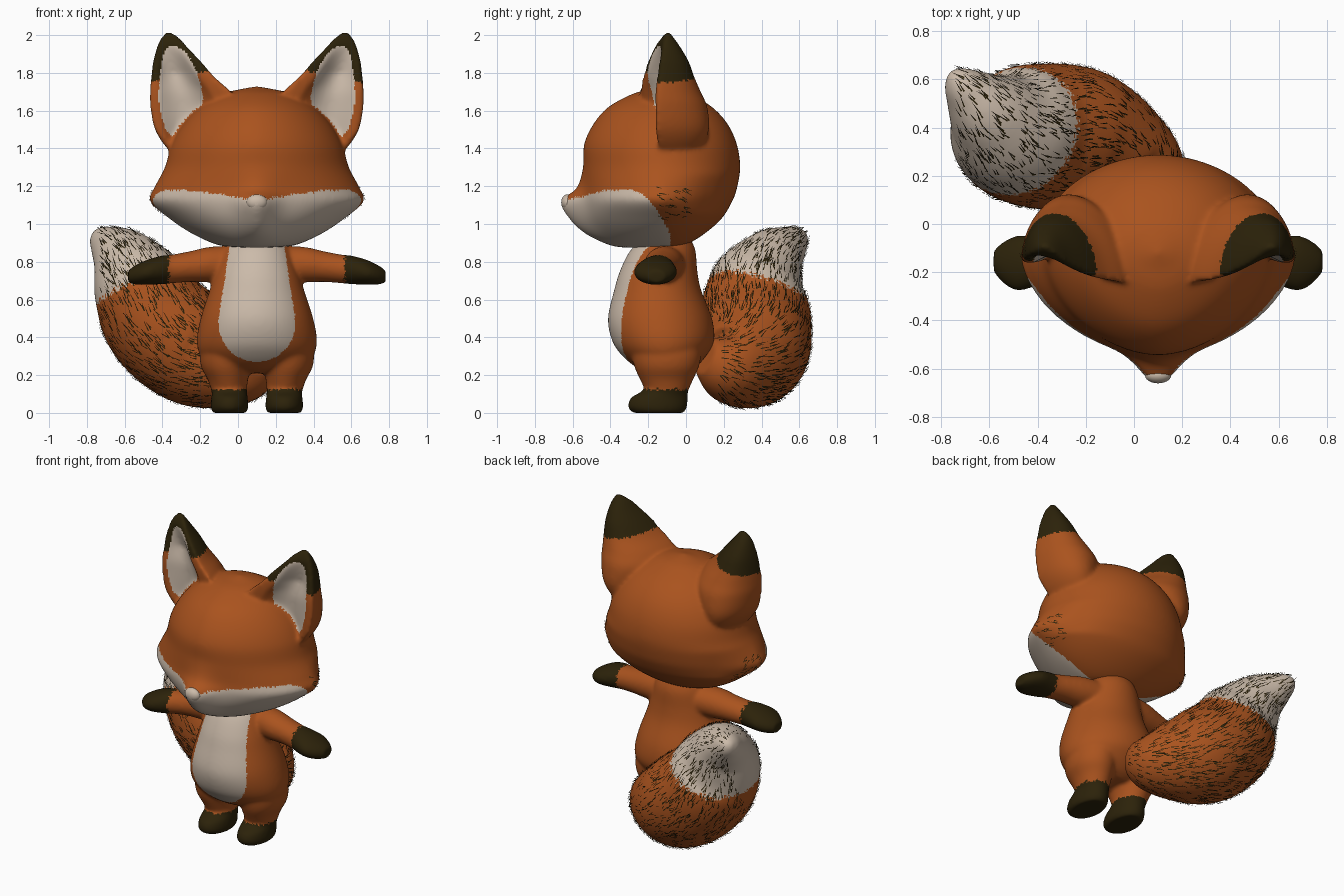
import bpy, bmesh, math, random
from mathutils import Vector

random.seed(4)
if "Cube" in bpy.data.objects:
    bpy.data.objects.remove(bpy.data.objects["Cube"], do_unlink=True)

MID = 0.1  # the body's mirror plane; the tail swings to one side of it


def material(name, color):
    mat = bpy.data.materials.new(name)
    mat.use_nodes = True
    mat.diffuse_color = (*color, 1)
    mat.node_tree.nodes["Principled BSDF"].inputs["Base Color"].default_value = (*color, 1)
    return mat


COLORS = [material("orange_fur", (0.40, 0.086, 0.013)),
          material("cream_fur", (0.60, 0.495, 0.40)),
          material("dark_brown_fur", (0.025, 0.016, 0.003))]
ORANGE, CREAM, DARK = range(3)


def smooth_keys(keys, steps):
    """Catmull-Rom samples through a short list of section keys."""
    k = [Vector(v) for v in keys]
    k = [k[0] * 2 - k[1]] + k + [k[-1] * 2 - k[-2]]
    out = []
    for a, b, c, d in zip(k, k[1:], k[2:], k[3:]):
        for i in range(steps):
            t = i / steps
            out.append(b + (c - a) * (t / 2) + (a * 2 - b * 5 + c * 4 - d) * (t * t / 2)
                       + (b * 3 - a - c * 3 + d) * (t ** 3 / 2))
    return out + [k[-2]]


def nearest(rows, z):
    return min(rows, key=lambda k: abs(k[0] - z))


def finish(name, bm, paint, voxel=0):
    """Make the object, optionally fuse its shells, then colour its faces."""
    mesh = bpy.data.meshes.new(name)
    bm.to_mesh(mesh)
    bm.free()
    for mat in COLORS:
        mesh.materials.append(mat)
    obj = bpy.data.objects.new(name, mesh)
    bpy.context.collection.objects.link(obj)
    bpy.ops.object.select_all(action='DESELECT')
    obj.select_set(True)
    bpy.context.view_layer.objects.active = obj
    if voxel:
        fuse = obj.modifiers.new("fuse", 'REMESH')
        fuse.mode, fuse.voxel_size = 'VOXEL', voxel
        soften = obj.modifiers.new("soften", 'SMOOTH')
        soften.factor, soften.iterations = .5, 14
        for mod in ("fuse", "soften"):
            bpy.ops.object.modifier_apply(modifier=mod)
    for f in obj.data.polygons:
        f.material_index = paint(f.center) if callable(paint) else paint
    bpy.ops.object.shade_smooth_by_angle(angle=math.radians(50))
    return obj


def loft(name, shells, paint, voxel):
    """Skin stacks of equal rings, close both ends of each, fuse them."""
    bm = bmesh.new()
    for rings in shells:
        rows = [[bm.verts.new(p) for p in ring] for ring in rings]
        for lo, hi in zip(rows, rows[1:]):
            for i in range(len(lo)):
                bm.faces.new((lo[i - 1], lo[i], hi[i], hi[i - 1]))
        bm.faces.new(rows[0])
        bm.faces.new(rows[-1])
    bmesh.ops.recalc_face_normals(bm, faces=bm.faces[:])
    return finish(name, bm, paint, voxel)


def turn(n):
    return [2 * math.pi * i / n for i in range(n)]


def oval(z, cx, w, front, back):
    mid, depth = (front + back) / 2, (back - front) / 2
    return [(cx + w * math.cos(a), mid + depth * math.sin(a), z) for a in turn(64)]


def fuzz(amount=0.006):
    return random.uniform(-amount, amount)


# Head: z, half width, front, back, snout reach
HEAD = [(.875, .10, -.33, -.08, 0), (.89, .21, -.41, 0, 0), (.95, .345, -.485, .1, .05),
        (1.03, .465, -.535, .19, .085), (1.12, .567, -.55, .245, .115), (1.19, .545, -.545, .27, .035),
        (1.3, .487, -.545, .287, 0), (1.42, .452, -.54, .27, 0), (1.53, .388, -.49, .22, 0),
        (1.62, .30, -.41, .137, 0), (1.69, .18, -.28, .02, 0), (1.715, .08, -.18, -.05, 0),
        (1.728, .01, -.13, -.11, 0)]
HEAD_ROWS = smooth_keys(HEAD, 6)


def head_ring(key):
    z, w, front, back, snout = key
    ring = []
    for a in turn(96):
        c, s = math.cos(a), math.sin(a)
        if s >= 0:  # the cheek ridge fades into a round back
            x = (w + (min(w, .505) - w) * min(1, s * 1.6)) * c
            y = -.12 + (back + .12) * s
        else:  # the face narrows a little towards the snout
            x = math.copysign(w * abs(c) ** 1.12, c)
            y = -.12 + (front + .12) * abs(s) ** 1.12
            y -= snout * math.exp(-(x / .1) ** 2)
        ring.append((MID + x, y, z))
    return ring


# Ears: z, outer x, inner x, outer front, inner front, back
EAR = [(1.32, -.28, -.1, -.1, -.14, 0), (1.4, -.375, -.09, -.14, -.19, .08),
       (1.5, -.44, -.06, -.155, -.22, .12), (1.62, -.464, -.01, -.155, -.24, .11),
       (1.7, -.466, -.04, -.155, -.245, .075), (1.78, -.46, -.125, -.145, -.23, .04),
       (1.86, -.45, -.195, -.135, -.205, .012), (1.93, -.432, -.26, -.125, -.175, -.027),
       (1.98, -.412, -.305, -.115, -.14, -.06), (2.015, -.385, -.345, -.1, -.11, -.083)]
EAR_ROWS = smooth_keys(EAR, 6)
# Pale inside of the ear: z, outer x, inner x
INNER = smooth_keys([(1.45, -.34, -.30), (1.5, -.38, -.25), (1.6, -.412, -.2), (1.67, -.42, -.185),
                     (1.78, -.414, -.21), (1.87, -.4, -.25), (1.92, -.385, -.29), (1.94, -.365, -.33)], 6)


def ear_ring(key, side):
    z, xo, xi, fo, fi, back = key
    pts = []
    for i in range(25):  # rounded back
        a = math.pi * i / 24
        t = (1 - math.cos(a)) / 2
        pts.append((t, fo + (fi - fo) * t + (back - (fo + fi) / 2) * math.sin(a)))
    for i in range(29, 0, -1):  # hollow front
        t = i / 30
        hollow = max(0, math.sin(math.pi * (t - .1) / .65)) if t < .75 else 0
        deep = .07 * max(0, min(1, (1.95 - z) / .15))
        pts.append((t, fo + (fi - fo) * t + deep * hollow))
    return [(MID - side * (xo + (xi - xo) * t - MID), y, z) for t, y in pts]


def on_skull(p):
    z, w, front, back, snout = nearest(HEAD_ROWS, p.z)
    depth = front + .12 if p.y < -.12 else back + .12
    return ((p.x - MID) / w) ** 2 + ((p.y + .12) / depth) ** 2 < 1.06


def paint_ear(p):
    x = MID - abs(p.x - MID)
    z, xo, xi, fo, fi, back = nearest(EAR_ROWS, p.z)
    front = fo + (fi - fo) * (x - xo) / (xi - xo)
    low, high = nearest(INNER, p.z)[1:]
    if low < x < high and p.z < 1.94 and front - .04 < p.y < min(front + .085, (front + back) / 2 + .01):
        return CREAM
    return DARK if p.z > 1.75 + .2 * (x + .46) + fuzz() else ORANGE


def paint_head(p):
    dx = abs(p.x - MID)
    if p.z > 1.44:
        return ORANGE if dx < .2 or on_skull(p) else paint_ear(p)
    edge = 1.125 + min(.055, .15 * dx)
    if p.y > -.3:
        edge -= ((p.y + .3) / .2) ** 2 * .2
    return CREAM if p.y < -.08 and p.z < edge + fuzz() else ORANGE


ear_shells = [[ear_ring(k, side) for k in EAR_ROWS] for side in (1, -1)]
head = loft("head_and_ears", [[head_ring(k) for k in HEAD_ROWS]] + ear_shells, paint_head, .011)

# Nose button
bm = bmesh.new()
bmesh.ops.create_uvsphere(bm, u_segments=24, v_segments=16, radius=.042)
bmesh.ops.scale(bm, vec=(1.3, .8, 1), verts=bm.verts)
bmesh.ops.translate(bm, vec=(MID, -.627, 1.115), verts=bm.verts)
finish("nose", bm, CREAM)

# Torso: z, centre x, half width, front, back
TORSO = [(.93, MID, .13, -.22, .02), (.86, MID, .18, -.295, .05), (.75, MID, .22, -.35, .06),
         (.65, MID, .25, -.38, .08), (.5, MID, .298, -.413, .138), (.38, MID, .318, -.39, .148),
         (.3, MID, .295, -.335, .105), (.24, MID, .22, -.26, .05), (.21, MID, .1, -.18, 0)]
# Legs and feet: z, offset, half width, front, back
LEG = [(.44, .13, .1, -.22, .04), (.34, .15, .145, -.285, .08), (.25, .163, .134, -.275, .07),
       (.17, .153, .105, -.24, .035), (.09, .145, .088, -.2, 0)]
FOOT = [(0, .145, .09, -.28, -.01), (.03, .145, .1, -.308, .005), (.08, .145, .096, -.292, .01),
        (.11, .145, .093, -.24, .01), (.135, .145, .095, -.215, .01)]
# Arms: offset, centre y, centre z, radius y, radius z
ARM = [(.1, -.1, .79, .1, .095), (.25, -.12, .785, .1, .094), (.35, -.13, .775, .09, .082),
       (.45, -.145, .762, .086, .076), (.5, -.155, .757, .1, .076), (.58, -.162, .745, .115, .066),
       (.64, -.16, .731, .088, .052), (.682, -.155, .722, .045, .033)]


def arm_ring(key, side):
    off, cy, cz, ry, rz = key
    return [(MID + side * off, cy + ry * math.cos(a), cz + rz * math.sin(a)) for a in turn(32)]


def paint_body(p):
    dx, up = abs(p.x - MID), p.z - .48
    if p.z < .125 + fuzz() or dx > .465 + fuzz(.01):
        return DARK
    if up > 0:
        half = .205 - .15 * up
    else:
        half = .205 * math.sqrt(max(0, 1 - (up / .21) ** 2))
    return CREAM if p.y < -.16 and dx < half * (1 + fuzz(.015)) else ORANGE


shells = [[oval(*k) for k in smooth_keys(TORSO, 5)]]
for side in (1, -1):
    for keys in (LEG, FOOT):
        shells.append([oval(z, MID + side * off, w, f, b) for z, off, w, f, b in smooth_keys(keys, 5)])
    shells.append([arm_ring(k, side) for k in smooth_keys(ARM, 6)])
loft("body_and_limbs", shells, paint_body, .01)

# Tail: centre and radius along its path
TAIL = [(.1, .1, .3, .1), (.02, .23, .25, .205), (-.2, .345, .315, .292), (-.4, .365, .465, .3),
        (-.515, .38, .66, .262), (-.605, .46, .81, .18), (-.69, .55, .893, .105),
        (-.74, .6, .93, .06), (-.765, .62, .945, .02)]
rows = smooth_keys(TAIL, 8)
tail_rings = []
for i, row in enumerate(rows):
    along = (rows[min(i + 1, len(rows) - 1)] - rows[max(i - 1, 0)]).xyz.normalized()
    across = along.cross(Vector((0, 0, 1))).normalized()
    over = across.cross(along)
    tail_rings.append([row.xyz + (across * math.cos(a) + over * math.sin(a)) * row.w
                       for a in turn(48)])


def paint_tail(p):
    return CREAM if p.z > .575 + .33 * (p.x + .72) - .28 * (p.y - .35) + fuzz(.02) else ORANGE


tail = loft("tail", [tail_rings], paint_tail, .011)


def strands(name, obj, keep, flow, count, length, lift):
    """Scatter thin hair blades over an area of a part."""
    faces = [f for f in obj.data.polygons if keep(f.center)]
    bm = bmesh.new()
    for f in random.choices(faces, weights=[f.area for f in faces], k=count):
        n = f.normal
        root = f.center + n * .003
        d = flow(f.center).normalized()
        d = (d - n * d.dot(n)).normalized()
        wide = n.cross(d) * .0035
        tip = root + (d + wide * random.uniform(-80, 80)) * length * random.uniform(.7, 1.3) + n * lift
        if tip.z > 0:
            bm.faces.new([bm.verts.new(p) for p in (root - wide, root + wide, tip)])
    finish(name, bm, DARK)


def tail_flow(p):
    i = min(range(len(rows) - 1), key=lambda j: (rows[j].xyz - p).length)
    return rows[i + 1].xyz - rows[i].xyz


strands("tail_hairs", tail, lambda p: (p.y > .17 or p.x < -.1) and p.x > -.72, tail_flow, 2000, .052, .008)
strands("cheek_hairs", head,
        lambda p: abs(p.x - MID) > .42 and -.16 < p.y < 0 and 1.03 < p.z < 1.2,
        lambda p: Vector((0, 1, -.4)), 90, .035, .003)
